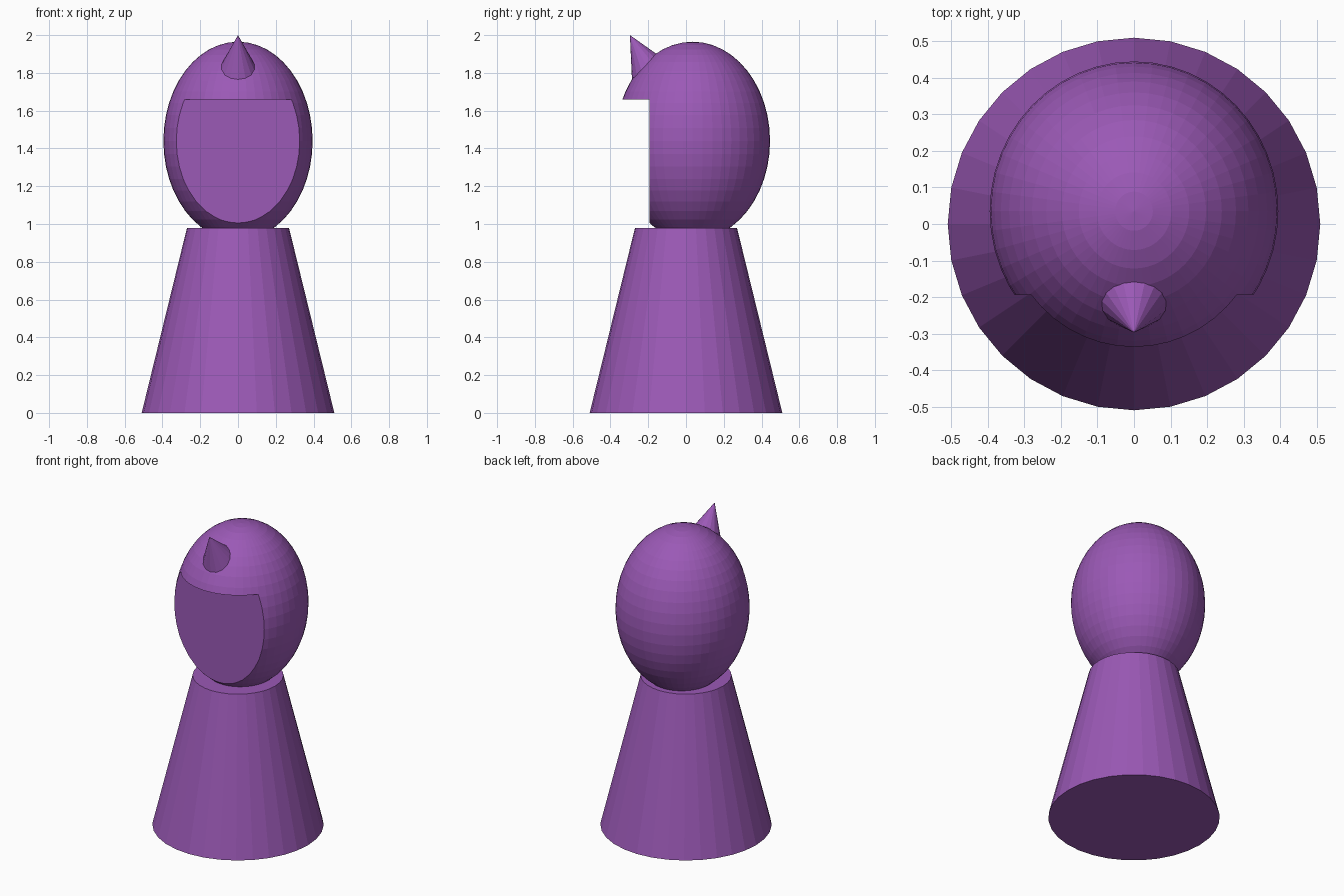
import bpy
from mathutils import Vector

if "Cube" in bpy.data.objects:
    bpy.data.objects.remove(bpy.data.objects["Cube"])

purple = bpy.data.materials.new("purple")
purple.diffuse_color = (0.328, 0.100, 0.468, 1)
purple.use_nodes = True
purple.node_tree.nodes["Principled BSDF"].inputs["Base Color"].default_value = purple.diffuse_color


def finish(name):
    obj = bpy.context.object
    obj.name = name
    obj.data.materials.append(purple)
    return obj


# Tapered body
bpy.ops.mesh.primitive_cone_add(vertices=32, radius1=0.51, radius2=0.27,
                                depth=0.98, location=(0, 0, 0.49))
finish("body")

# Egg-shaped head
bpy.ops.mesh.primitive_uv_sphere_add(segments=48, ring_count=24, radius=1,
                                     location=(0, 0.035, 1.44))
head = finish("head")
head.scale = (0.395, 0.41, 0.525)
bpy.ops.object.transform_apply(location=False, rotation=False, scale=True)

# Block that cuts the flat face below the brow
FACE_Y, BROW_Z = -0.194, 1.66
bpy.ops.mesh.primitive_cube_add(size=1, location=(0, FACE_Y - 0.5, BROW_Z - 0.5))
cutter = finish("face_cutter")
cutter.scale.x = 1.2
cut = head.modifiers.new("flat_face", 'BOOLEAN')
cut.operation = 'DIFFERENCE'
cut.solver = 'EXACT'
cut.object = cutter
bpy.context.view_layer.objects.active = head
bpy.ops.object.modifier_apply(modifier=cut.name)
bpy.data.objects.remove(cutter)

# Horn on the forehead, leaning forward
tip = Vector((0, -0.297, 2.0))
axis = Vector((0, -0.48, 0.877)).normalized()
length = 0.26
bpy.ops.mesh.primitive_cone_add(vertices=16, radius1=0.127, radius2=0, depth=length,
                                location=tip - axis * length / 2,
                                rotation=axis.to_track_quat('Z', 'Y').to_euler())
finish("horn")
